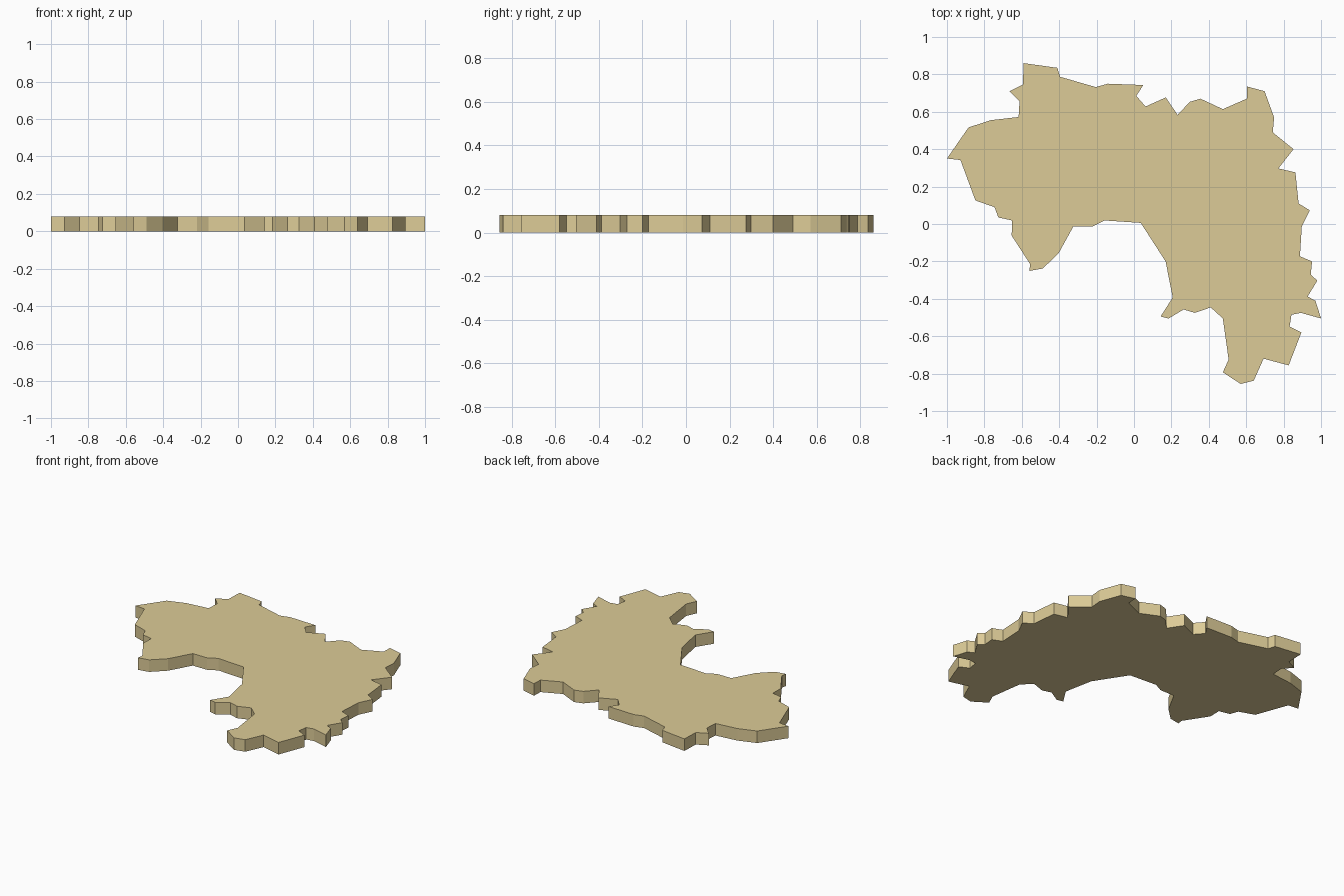
import bpy, bmesh

THICKNESS = 0.08

# Outline of the slab seen from above, clockwise from the upper left corner
outline = [
    # upper edge
    (-.59, .86), (-.41, .835), (-.395, .787), (-.205, .732), (-.14, .75), (.05, .743),
    (.012, .685), (.062, .628), (.17, .677), (.233, .583), (.298, .653), (.355, .67),
    (.475, .614), (.603, .67), (.605, .735), (.698, .71),
    # right edge
    (.749, .57), (.742, .49), (.853, .40), (.772, .297), (.863, .276), (.88, .11),
    (.94, .073), (.897, -.013), (.887, -.173), (.952, -.20), (.945, -.27), (.98, -.303),
    (.928, -.388), (.97, -.41), (1, -.505), (.892, -.475), (.842, -.485), (.832, -.548),
    (.895, -.58), (.827, -.756),
    # lower lobe
    (.693, -.72), (.64, -.838), (.57, -.855), (.475, -.793), (.506, -.725), (.475, -.505),
    (.41, -.446), (.325, -.475), (.265, -.457), (.185, -.505), (.142, -.495),
    (.207, -.393), (.169, -.20),
    # inner bay and left lobe
    (.036, .006), (-.158, .019), (-.22, -.013), (-.324, -.013), (-.404, -.158),
    (-.488, -.238), (-.56, -.251), (-.555, -.215), (-.654, -.062), (-.652, .019),
    (-.725, .035), (-.746, .09), (-.848, .126),
    # left edge
    (-.928, .342), (-1, .35), (-.885, .516), (-.767, .555), (-.617, .572),
    (-.612, .655), (-.665, .71), (-.594, .746),
]

# Extrude the outline into a flat slab
bm = bmesh.new()
base = bm.faces.new([bm.verts.new((x, y, 0)) for x, y in outline])
extruded = bmesh.ops.extrude_face_region(bm, geom=[base], use_keep_orig=True)["geom"]
bmesh.ops.translate(bm, vec=(0, 0, THICKNESS),
                    verts=[g for g in extruded if isinstance(g, bmesh.types.BMVert)])
bmesh.ops.recalc_face_normals(bm, faces=bm.faces)
bmesh.ops.triangulate(bm, faces=[f for f in bm.faces if len(f.verts) > 4])

mesh = bpy.data.meshes.new("map_slab")
bm.to_mesh(mesh)
bm.free()
slab = bpy.data.objects.new("map_slab", mesh)
bpy.context.collection.objects.link(slab)

# Sand colour
sand = bpy.data.materials.new("sand")
sand.diffuse_color = (0.72, 0.60, 0.31, 1)
mesh.materials.append(sand)
